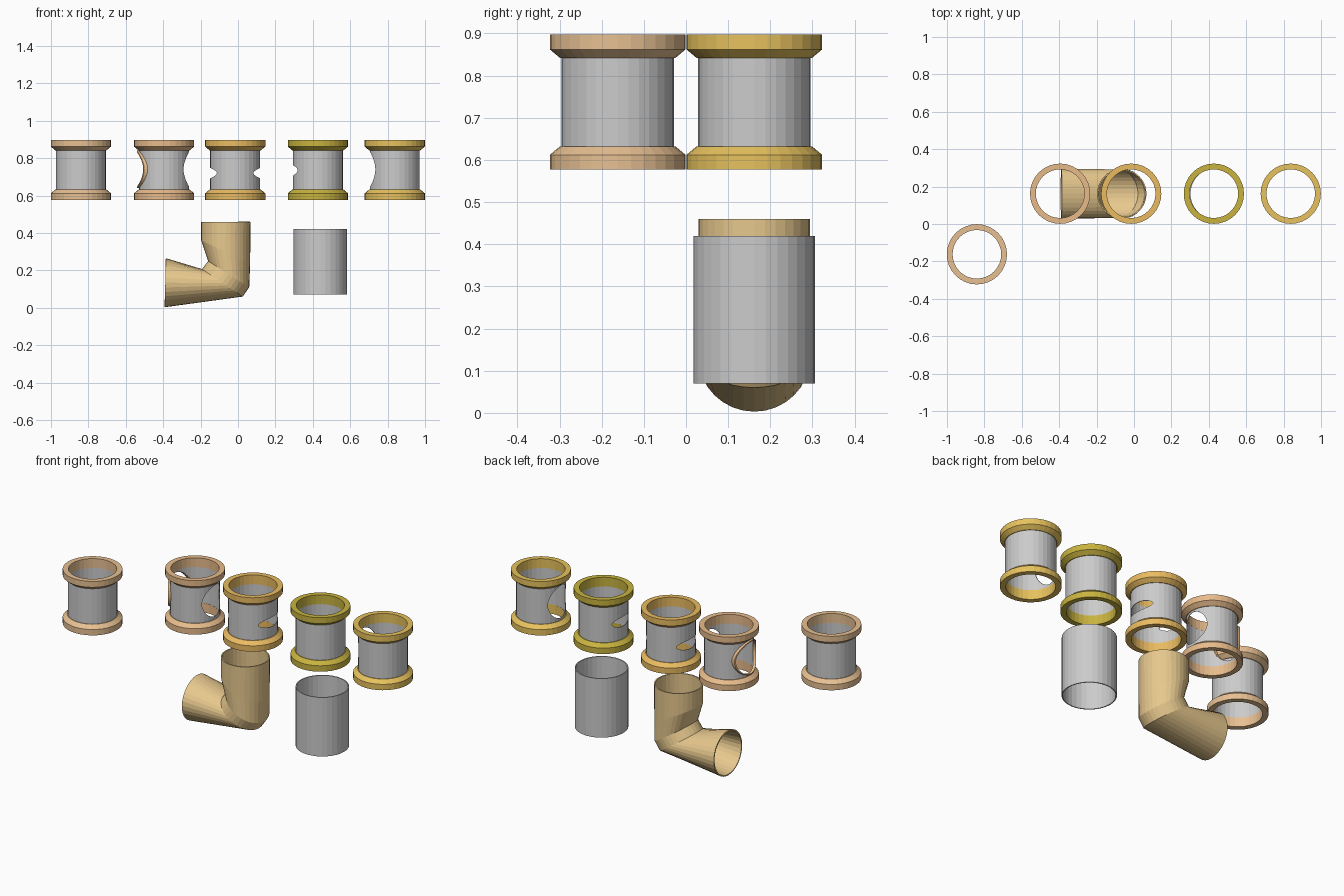
import bpy, bmesh
from math import cos, sin, pi, sqrt

if "Cube" in bpy.data.objects:
    bpy.data.objects.remove(bpy.data.objects["Cube"])

N = 32


def paint(obj, color):
    if color:
        mat = bpy.data.materials.new(obj.name + "_color")
        mat.diffuse_color = (*color, 1)
        mat.use_nodes = True
        mat.node_tree.nodes["Principled BSDF"].inputs["Base Color"].default_value = mat.diffuse_color
        obj.data.materials.append(mat)


def loft(name, rings, color=None, closed=True):
    """Bridge successive loops of points; closed joins last loop to first."""
    bm = bmesh.new()
    loops = [[bm.verts.new(p) for p in r] for r in rings]
    pairs = list(zip(loops, loops[1:])) + ([(loops[-1], loops[0])] if closed else [])
    for a, b in pairs:
        n = len(a)
        for i in range(n):
            j = (i + 1) % n
            bm.faces.new((a[i], a[j], b[j], b[i]))
    bmesh.ops.recalc_face_normals(bm, faces=bm.faces)
    me = bpy.data.meshes.new(name)
    bm.to_mesh(me)
    bm.free()
    obj = bpy.data.objects.new(name, me)
    bpy.context.collection.objects.link(obj)
    paint(obj, color)
    return obj


def lathe(name, profile, cx, cy, color=None):
    return loft(name, [[(cx + r * cos(2 * pi * i / N), cy + r * sin(2 * pi * i / N), z)
                        for i in range(N)] for r, z in profile], color)


def tube(name, cx, cy, r_in, r_out, z0, z1):
    return lathe(name, [(r_in, z0), (r_out, z0), (r_out, z1), (r_in, z1)], cx, cy)


def cut_side(obj, cx, cy, cz, side, half_w, half_h):
    """Cut an elliptical side opening through one wall of a tube."""
    bpy.ops.mesh.primitive_cylinder_add(vertices=40, radius=1, depth=1)
    cutter = bpy.context.object
    cutter.hide_render = True
    cutter.rotation_euler = (0, pi / 2, 0)
    cutter.scale = (half_h, half_w, 0.16)
    cutter.location = (cx + side * 0.12, cy, cz)
    bpy.context.view_layer.update()
    mod = obj.modifiers.new("opening", "BOOLEAN")
    mod.operation = "DIFFERENCE"
    mod.solver = "EXACT"
    mod.object = cutter
    bpy.context.view_layer.objects.active = obj
    bpy.ops.object.modifier_apply(modifier=mod.name)
    bpy.data.objects.remove(cutter)


# Flanged couplings: label, x, y, colour, side openings (side, z, half width, half height)
couplings = [
    ("plain", -0.84, -0.162, (0.80, 0.53, 0.29), []),
    ("cross", -0.395, 0.162, (0.80, 0.50, 0.26), [(-1, 0.74, 0.096, 0.096), (1, 0.74, 0.083, 0.092)]),
    ("slotted", -0.015, 0.162, (0.82, 0.50, 0.12), [(-1, 0.72, 0.09, 0.028), (1, 0.72, 0.09, 0.028)]),
    ("small_tee", 0.427, 0.162, (0.58, 0.45, 0.05), [(-1, 0.735, 0.078, 0.028)]),
    ("large_tee", 0.838, 0.162, (0.80, 0.54, 0.11), [(-1, 0.74, 0.083, 0.096)]),
]
for label, x, y, color, holes in couplings:
    body = tube(label + "_sleeve", x, y, 0.1305, 0.1335, 0.59, 0.884)
    for side, z, w, h in holes:
        cut_side(body, x, y, z, side, w, h)
    half = [(0.130, 0), (0.161, 0), (0.161, 0.035), (0.137, 0.055), (0.130, 0.055)]
    lathe(label + "_bottom_flange", [(r, 0.577 + h) for r, h in half], x, y, color)
    lathe(label + "_top_flange", [(r, 0.897 - h) for r, h in half], x, y, color)

# Raised saddle rim around the left opening of the cross coupling
rim = []
for k in range(40):
    t = 2 * pi * k / 40
    section = []
    for r, shell in ((0.094, 0.1305), (0.1, 0.1305), (0.1, 0.146), (0.094, 0.146)):
        dy = r * cos(t)
        section.append((-0.395 - sqrt(shell ** 2 - dy ** 2), 0.162 + dy, 0.74 + r * sin(t)))
    rim.append(section)
loft("cross_saddle_rim", rim, (0.80, 0.50, 0.26))

# Plain grey pipe
tube("straight_pipe", 0.44, 0.162, 0.138, 0.144, 0.07, 0.42)

# Mitred elbow: each section spans inner-bend point to outer-bend point in x-z
sections = [
    ((-0.197, 0.46), (0.067, 0.46), 0.132),
    ((-0.197, 0.36), (0.065, 0.24), 0.132),
    ((-0.160, 0.25), (0.060, 0.11), 0.130),
    ((-0.192, 0.207), (0.025, 0.06), 0.130),
    ((-0.385, 0.265), (-0.392, 0.003), 0.133),
]
rings = []
for (ax, az), (bx, bz), w in sections:
    rings.append([((ax + bx) / 2 + (bx - ax) / 2 * cos(2 * pi * i / N),
                   0.162 + w * sin(2 * pi * i / N),
                   (az + bz) / 2 + (bz - az) / 2 * cos(2 * pi * i / N)) for i in range(N)])
elbow = loft("elbow_pipe", rings, (0.80, 0.58, 0.27), closed=False)
wall = elbow.modifiers.new("wall", "SOLIDIFY")
wall.thickness = 0.007
wall.offset = -1
